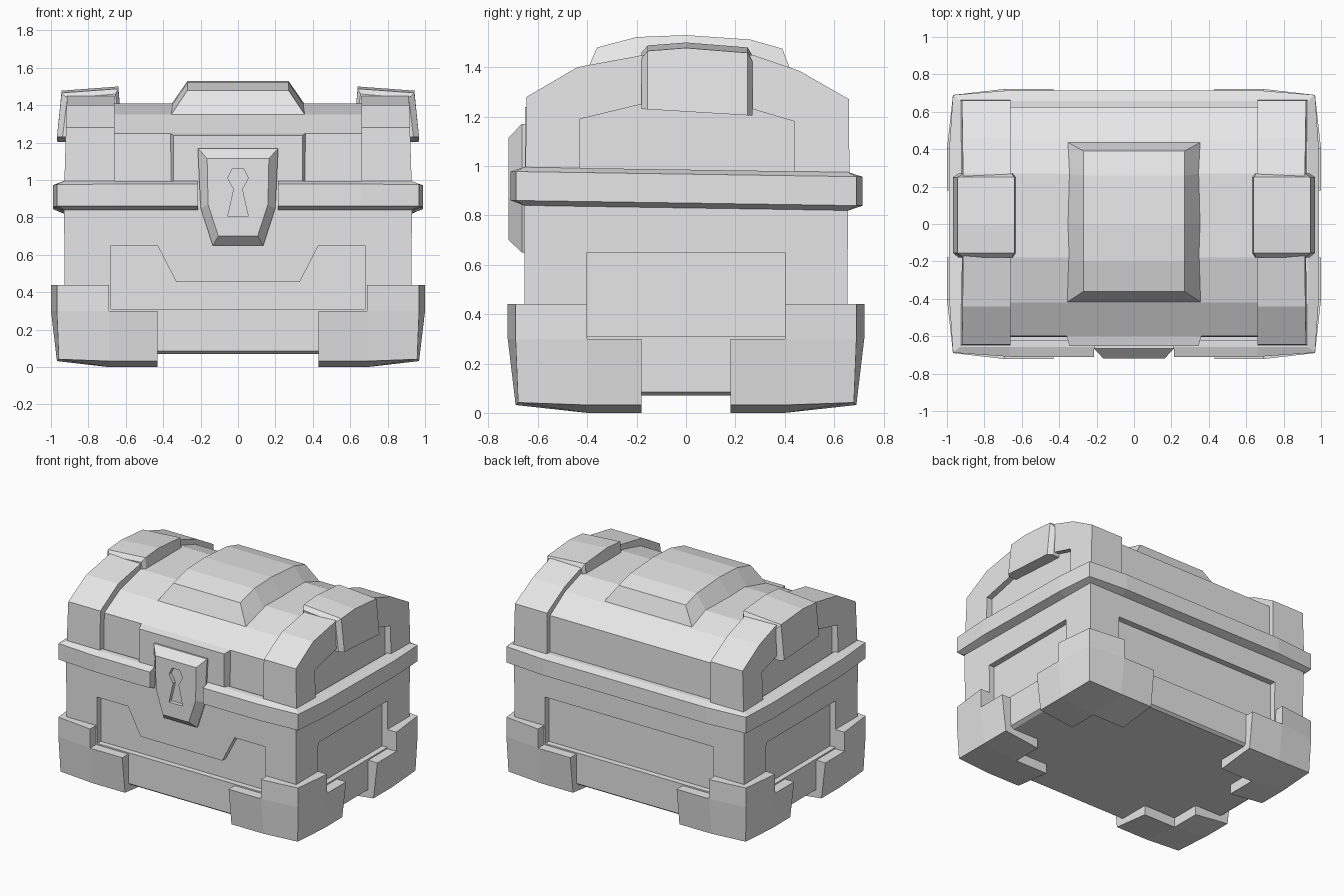
import bpy
import bmesh

if "Cube" in bpy.data.objects:
    bpy.data.objects.remove(bpy.data.objects["Cube"])

grey = bpy.data.materials.new("plain grey")
grey.use_nodes = True
grey.diffuse_color = (0.8, 0.8, 0.8, 1)
grey.node_tree.nodes["Principled BSDF"].inputs["Base Color"].default_value = (0.8, 0.8, 0.8, 1)


def finish(name, bm):
    bmesh.ops.recalc_face_normals(bm, faces=bm.faces)
    mesh = bpy.data.meshes.new(name)
    bm.to_mesh(mesh)
    bm.free()
    mesh.materials.append(grey)
    obj = bpy.data.objects.new(name, mesh)
    bpy.context.collection.objects.link(obj)
    return obj


def loft(name, rings):
    """Skin closed rings of equal length and cap both ends."""
    bm = bmesh.new()
    loops = [[bm.verts.new(p) for p in ring] for ring in rings]
    for a, b in zip(loops, loops[1:]):
        for i in range(len(a)):
            j = (i + 1) % len(a)
            bm.faces.new((a[i], a[j], b[j], b[i]))
    bm.faces.new(loops[0])
    bm.faces.new(loops[-1])
    return finish(name, bm)


def along_x(name, outline, x0, x1):
    return loft(name, [[(x, y, z) for y, z in outline] for x in (x0, x1)])


def along_y(name, outline, y0, y1):
    return loft(name, [[(x, y, z) for x, z in outline] for y in (y0, y1)])


def mirrored(half):
    return half + [(-x, z) for x, z in reversed(half)]


def carve(target, cutter):
    mod = target.modifiers.new("carve", 'BOOLEAN')
    mod.operation = 'DIFFERENCE'
    mod.solver = 'EXACT'
    mod.object = cutter
    bpy.context.view_layer.objects.active = target
    bpy.ops.object.modifier_apply(modifier=mod.name)
    bpy.data.objects.remove(cutter)


SIDES = ((1, "left"), (-1, "right"))

# Body with a chamfered underside and a sunken panel on every wall
body = loft("body", [[(sx * x, sy * y, z) for sx, sy in ((1, 1), (-1, 1), (-1, -1), (1, -1))]
                     for x, y, z in ((0.9, 0.63, 0.07), (0.925, 0.65, 0.085), (0.93, 0.657, 0.88))])
front_panel = mirrored([(0.33, 0.455), (0.43, 0.65), (0.68, 0.65), (0.68, 0.31)])
carve(body, along_y("front_cutter", front_panel, -0.8, -0.61))
carve(body, along_y("back_cutter", mirrored([(0.68, 0.65), (0.68, 0.31)]), 0.61, 0.8))
side_panel = mirrored([(0.4, 0.65), (0.4, 0.31)])
for s, side in SIDES:
    carve(body, along_x("side_cutter", side_panel, s * 0.885, s * 1.1))

# Stepped corner feet, made from grid cells with pulled-in outer corners
CELLS = {(1, 1, 0), (0, 1, 0), (1, 0, 0), (1, 1, 1)}


def foot_point(i, j, k, sx, sy):
    x, y, z = (0.43, 0.69, 1.0)[i], (0.18, 0.4, 0.722)[j], (0, 0.3, 0.44)[k]
    outer = (i == 2) + (j == 2) + (k == 0)
    pull = (0, 0, 0.032, 0.042)[outer]
    return (sx * (x - pull * (i == 2)), sy * (y - pull * (j == 2)), z + pull * (k == 0))


def foot(name, sx, sy):
    bm = bmesh.new()
    verts = {}
    for cell in CELLS:
        for axis in range(3):
            for step in (0, 1):
                neighbour = list(cell)
                neighbour[axis] += 2 * step - 1
                if tuple(neighbour) in CELLS:
                    continue
                face = []
                for u, v in ((0, 0), (1, 0), (1, 1), (0, 1)):
                    key = list(cell)
                    key[axis] += step
                    key[(axis + 1) % 3] += u
                    key[(axis + 2) % 3] += v
                    key = tuple(key)
                    if key not in verts:
                        verts[key] = bm.verts.new(foot_point(*key, sx, sy))
                    face.append(verts[key])
                bm.faces.new(face)
    finish(name, bm)


for sx, side in SIDES:
    for sy, end in ((-1, "front"), (1, "back")):
        foot(f"{side}_{end}_foot", sx, sy)

# Rim running round the chest, open at the lock
half_path = [(0.215, -0.71), (0.66, -0.71), (0.968, -0.688), (0.988, -0.4),
             (0.988, 0.4), (0.968, 0.69), (0.66, 0.715)]
path = half_path + [(-x, y) for x, y in reversed(half_path)]
rings = []
for x, y in path:
    ix, iy = max(-0.9, min(0.9, x)), max(-0.62, min(0.62, y))
    mx, my = max(-0.93, min(0.93, x)), max(-0.657, min(0.657, y))
    tilt = -0.015 * y
    rings.append([(x, y, 0.85 + tilt), (x, y, 0.967 + tilt), (mx, my, 0.985 + tilt),
                  (ix, iy, 0.985 + tilt), (ix, iy, 0.83 + tilt), (mx, my, 0.83 + tilt)])
loft("rim", rings)

# Arched lid, the raised end straps and their sunken side panels
lid_arch = [(-0.605, 0.93), (-0.60, 1.25), (-0.42, 1.35), (-0.18, 1.41),
            (0.27, 1.41), (0.45, 1.35), (0.625, 1.24), (0.625, 0.92)]
strap_arch = [(-0.652, 0.93), (-0.645, 1.28), (-0.44, 1.40), (-0.17, 1.45),
              (0.27, 1.45), (0.46, 1.385), (0.66, 1.27), (0.662, 0.92)]
end_panel = [(-0.43, 0.8), (-0.43, 1.19), (-0.18, 1.25), (0.27, 1.23), (0.44, 1.18), (0.44, 0.8)]
along_x("lid", lid_arch, -0.7, 0.7)
for s, side in SIDES:
    strap = loft(f"{side}_lid_strap",
                 [[(s * x, y, z) for y, z in strap_arch] for x in (0.66, 0.9)]
                 + [[(s * (0.93 - 0.03 * (z - 0.93)), y, z) for y, z in strap_arch]])
    carve(strap, along_x("strap_cutter", end_panel, s * 0.88, s * 1.1))

    # Clip folded over the top edge of the strap
    clip = []
    for y, inset, drop in ((-0.18, 0.03, 0.01), (-0.155, 0, 0.012), (0, 0, 0),
                           (0.25, 0, 0.02), (0.27, 0.03, 0.025)):
        low = 1.22 - 0.06 * y
        clip.append([(s * x, y, z) for x, z in (
            (0.968 - inset, low), (0.943 - inset, 1.478 - drop - inset),
            (0.64 + inset / 2, 1.5 - drop - inset), (0.63 + inset / 2, 1.38),
            (0.85, 1.38), (0.85, low))])
    loft(f"{side}_clip", clip)

# Raised bevelled plate on top of the lid
loft("top_plate", [[(-0.36, yb, zb), (-0.27, yt, zt), (0.27, yt, zt), (0.36, yb, zb)]
                   for yb, zb, yt, zt in ((-0.42, 1.345, -0.36, 1.48), (-0.2, 1.39, -0.2, 1.522),
                                          (0, 1.4, 0, 1.53), (0.27, 1.39, 0.26, 1.512),
                                          (0.44, 1.345, 0.39, 1.475))])

# Backing plate behind the lock
loft("lock_backing", [[(x, y, z) for x, z in mirrored([(w, 0.86), (w, top)])]
                      for y, w, top in ((-0.57, 0.36, 1.26), (-0.60, 0.36, 1.25), (-0.652, 0.345, 1.238))])

# Shield-shaped lock with a sunken keyhole
outer = mirrored([(0.215, 1.17), (0.2, 0.85), (0.135, 0.65)])
inner = mirrored([(0.165, 1.115), (0.16, 0.87), (0.105, 0.7)])
lock = loft("lock", [[(x, y, z) for x, z in shape]
                     for y, shape in ((-0.62, outer), (-0.665, outer), (-0.718, inner))])
keyhole = mirrored([(0.03, 1.06), (0.055, 1.01), (0.022, 0.95), (0.055, 0.805)])
carve(lock, along_y("keyhole_cutter", keyhole, -0.8, -0.69))
